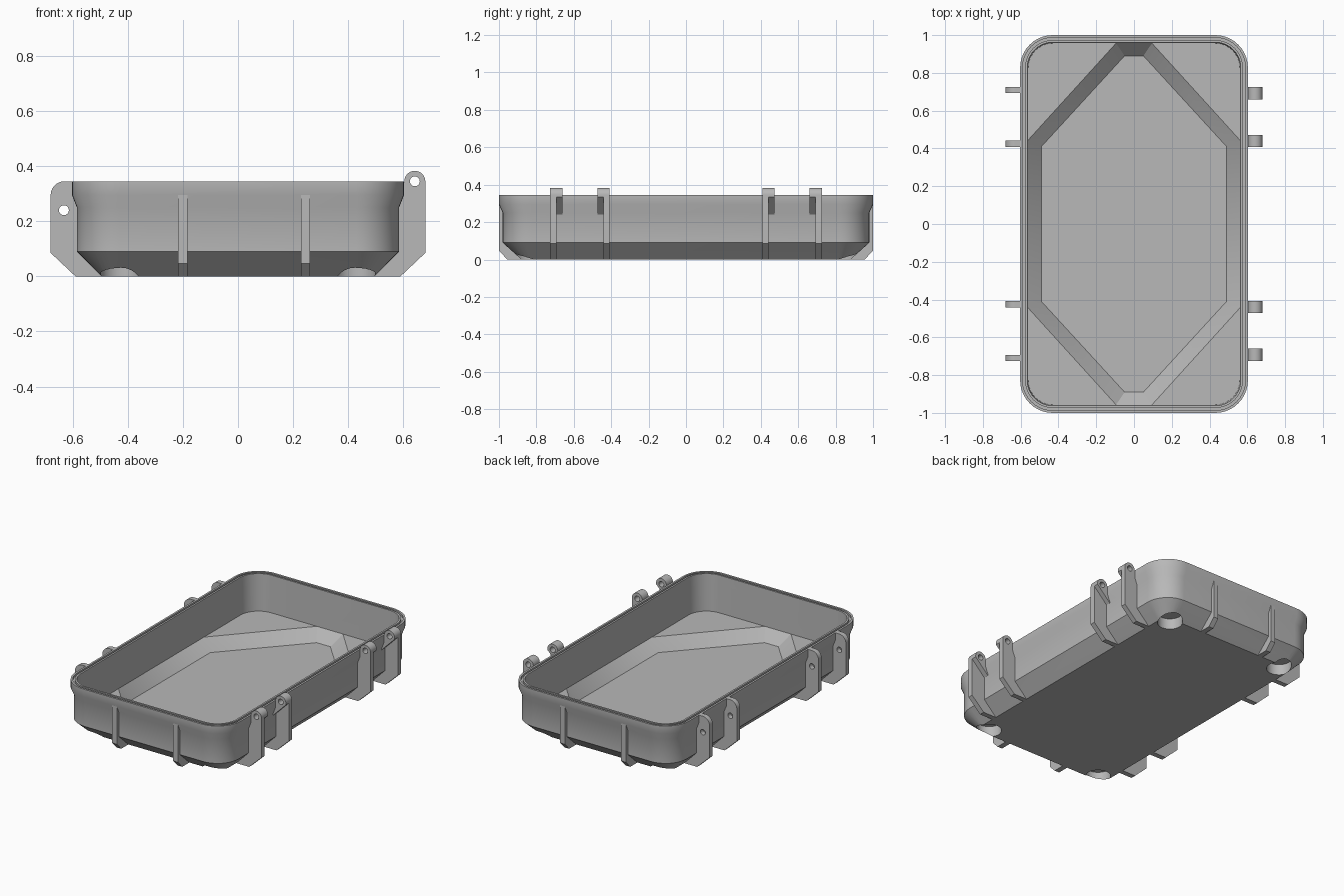
import bpy, bmesh
from math import sin, cos, pi, radians
from mathutils import Matrix

cube = bpy.data.objects.get("Cube")
if cube:
    bpy.data.objects.remove(cube, do_unlink=True)

grey = bpy.data.materials.new("plain grey")
grey.use_nodes = True
grey.diffuse_color = (0.48, 0.48, 0.48, 1)
grey.node_tree.nodes["Principled BSDF"].inputs["Base Color"].default_value = grey.diffuse_color


def add(name, data):
    ob = bpy.data.objects.new(name, data)
    bpy.context.collection.objects.link(ob)
    return ob


def bake(ob):
    """Return the evaluated mesh of an object."""
    bpy.context.view_layer.update()
    deps = bpy.context.evaluated_depsgraph_get()
    return bpy.data.meshes.new_from_object(ob.evaluated_get(deps))


def loft(name, loops):
    """Skin closed point loops in order and cap both ends."""
    bm = bmesh.new()
    rings = [[bm.verts.new(p) for p in loop] for loop in loops]
    n = len(rings[0])
    for a, b in zip(rings, rings[1:]):
        for i in range(n):
            j = (i + 1) % n
            bm.faces.new((a[i], a[j], b[j], b[i]))
    bm.faces.new(rings[0][::-1])
    bm.faces.new(rings[-1])
    bmesh.ops.recalc_face_normals(bm, faces=bm.faces)
    mesh = bpy.data.meshes.new(name)
    bm.to_mesh(mesh)
    bm.free()
    return add(name, mesh)


def round_rect(hx, hy, z, steps=10):
    r = hx - 0.43
    pts = []
    for k, (sx, sy) in enumerate(((1, 1), (-1, 1), (-1, -1), (1, -1))):
        for i in range(steps + 1):
            t = (k + i / steps) * pi / 2
            pts.append((sx * (hx - r) + r * cos(t), sy * (hy - r) + r * sin(t), z))
    return pts


def octagon(ax, ay, bx, by, z):
    """Long side corner (ax, ay) and short side corner (bx, by)."""
    quarter = [(ax, ay), (bx, by)]
    half = quarter + [(-x, y) for x, y in quarter[::-1]]
    return [(x, y, z) for x, y in half + [(-x, -y) for x, y in half]]


def arc(cx, cz, r, a0, a1, steps=16):
    return [(cx + r * cos(radians(a0 + (a1 - a0) * i / steps)),
             cz + r * sin(radians(a0 + (a1 - a0) * i / steps))) for i in range(steps + 1)]


def plate(name, outlines, width, turn, location):
    """Extrude an upright outline, with optional holes, to the given width."""
    curve = bpy.data.curves.new(name, "CURVE")
    curve.dimensions = "2D"
    curve.fill_mode = "BOTH"
    curve.extrude = width / 2
    for pts in outlines:
        spline = curve.splines.new("POLY")
        spline.points.add(len(pts) - 1)
        for p, (x, z) in zip(spline.points, pts):
            p.co = (x, z, 0, 1)
        spline.use_cyclic_u = True
    temp = add(name + "_outline", curve)
    mesh = bake(temp)
    bpy.data.objects.remove(temp, do_unlink=True)
    mesh.transform(Matrix.Translation(location) @ Matrix.Rotation(turn, 4, "Z")
                   @ Matrix.Rotation(pi / 2, 4, "X"))
    mesh.materials.clear()
    return add(name, mesh)


# Tray: outer wall, grooved rim, inner wall and raised floor
section = [(0.495, 0.88, 0), (0.585, 0.98, 0.09), (0.585, 0.98, 0.25), (0.603, 1.0, 0.295),
           (0.603, 1.0, 0.345), (0.59, 0.987, 0.345), (0.59, 0.987, 0.33),
           (0.577, 0.974, 0.33), (0.577, 0.974, 0.345), (0.565, 0.962, 0.345),
           (0.56, 0.957, 0.1)]
tray = loft("tray", [round_rect(*s) for s in section])

# Sunken eight-sided floor and round pockets under the corners
cutters = [loft("floor_cutter", [octagon(0.49, 0.41, 0.05, 0.89, 0.03),
                                 octagon(0.56, 0.445, 0.095, 0.957, 0.1),
                                 octagon(0.56, 0.445, 0.095, 0.957, 0.12)])]
for sx in (-1, 1):
    for sy in (-1, 1):
        circle = arc(sx * 0.425, sy * 0.84, 0.075, 0, 345, 23)
        cutters.append(loft("pocket_cutter", [[(x, y, z) for x, y in circle]
                                              for z in (-0.05, 0.07)]))
for cutter in cutters:
    cutter.hide_render = True
    mod = tray.modifiers.new("cut", "BOOLEAN")
    mod.operation = "DIFFERENCE"
    mod.solver = "EXACT"
    mod.object = cutter
cut_mesh = bake(tray)
tray.modifiers.clear()
tray.data = cut_mesh
for cutter in cutters:
    bpy.data.objects.remove(cutter, do_unlink=True)
parts = [tray]

# Bracket outlines, measured outwards from the tray centre
foot = [(0.575, 0.085), (0.495, 0), (0.59, 0), (0.68, 0.085)]
pin = arc(0.642, 0.345, 0.018, 0, 345, 23)
hinge = foot + arc(0.642, 0.345, 0.038, 0, 180) + [(0.595, 0.3), (0.575, 0.25)]
knuckle = [(0.58, 0.235), (0.68, 0.335)] + arc(0.642, 0.345, 0.038, 0, 180) + [(0.595, 0.3)]
latch = foot + arc(0.63, 0.295, 0.05, 0, 90) + [(0.595, 0.345), (0.575, 0.25)]
latch_hole = arc(0.632, 0.24, 0.018, 0, 345, 23)

for sy, end in ((-1, "front"), (1, "back")):
    for y, side, knuckle_y in ((0.71, "outer", 0.677), (0.425, "inner", 0.455)):
        tag = f"{end}_{side}"
        parts.append(plate("hinge_bracket_" + tag, [hinge, pin], 0.033, 0, (0, sy * y, 0)))
        parts.append(plate("hinge_knuckle_" + tag, [knuckle, pin], 0.034, 0,
                           (0, sy * knuckle_y, 0)))
        parts.append(plate("latch_bracket_" + tag, [latch, latch_hole], 0.033, pi,
                           (0, sy * y, 0)))

# Upright ribs on the short ends
rib = [(0.97, 0.09), (0.88, 0), (0.955, 0), (1.0, 0.047), (1.0, 0.3), (0.97, 0.3)]
for sign, end in ((-1, "front"), (1, "back")):
    for x in (-0.2, 0.245):
        parts.append(plate(end + "_rib", [rib], 0.034, sign * pi / 2, (-sign * x, 0, 0)))

# Shared colour and shading
for ob in parts:
    ob.data.materials.clear()
    ob.data.materials.append(grey)
    bpy.ops.object.select_all(action="DESELECT")
    ob.select_set(True)
    bpy.context.view_layer.objects.active = ob
    bpy.ops.object.shade_smooth_by_angle(angle=radians(30))
